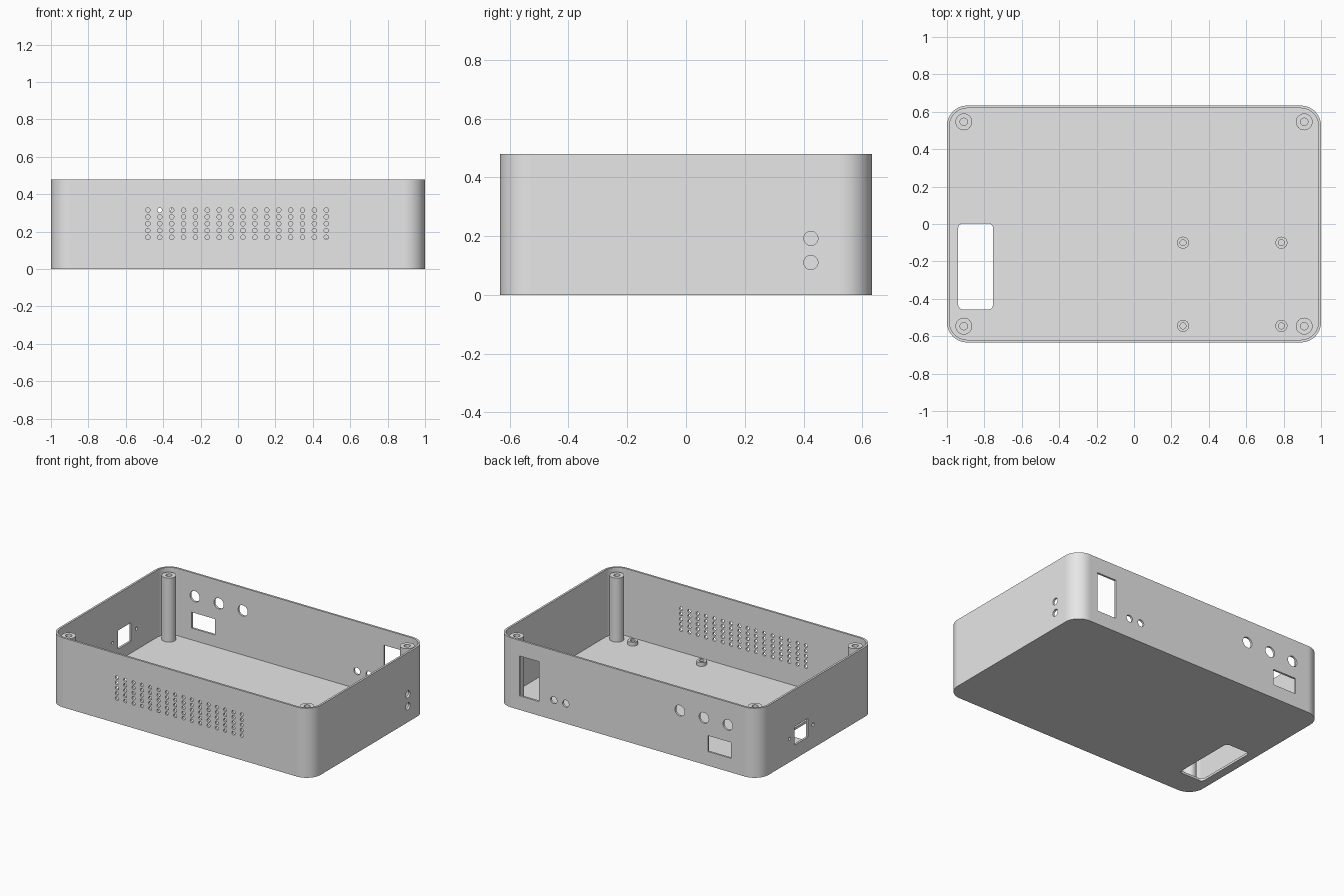
import bpy, bmesh
from math import sin, cos, pi, radians
from mathutils import Matrix, Vector

cube = bpy.data.objects.get("Cube")
if cube:
    bpy.data.objects.remove(cube, do_unlink=True)

grey = bpy.data.materials.new("plain grey")
grey.use_nodes = True
colour = (0.8, 0.8, 0.8, 1)
grey.diffuse_color = colour
grey.node_tree.nodes["Principled BSDF"].inputs["Base Color"].default_value = colour

HX, HY, HEIGHT = 1.0, 0.633, 0.48
WALL, FLOOR, RADIUS = 0.014, 0.016, 0.108


def rounded_rect(x0, x1, y0, y1, r, steps=16):
    """Counter-clockwise outline with rounded corners."""
    centres = [(x1 - r, y1 - r), (x0 + r, y1 - r), (x0 + r, y0 + r), (x1 - r, y0 + r)]
    return [(cx + r * cos((q + i / steps) * pi / 2), cy + r * sin((q + i / steps) * pi / 2))
            for q, (cx, cy) in enumerate(centres) for i in range(steps + 1)]


def rect(x0, x1, y0, y1):
    return [(x0, y0), (x1, y0), (x1, y1), (x0, y1)]


def circle(x, y, r, n=32):
    return [(x + r * cos(2 * pi * i / n), y + r * sin(2 * pi * i / n)) for i in range(n)]


def prism(bm, outline, low, high, axis="z"):
    """Extrude an outline along an axis; side outlines are (x, z) or (y, z)."""
    place = {"z": lambda a, b, c: (a, b, c),
             "y": lambda a, b, c: (a, c, b),
             "x": lambda a, b, c: (c, a, b)}[axis]
    bottom = [bm.verts.new(place(a, b, low)) for a, b in outline]
    top = [bm.verts.new(place(a, b, high)) for a, b in outline]
    n = len(outline)
    faces = [bm.faces.new(bottom[::-1]), bm.faces.new(top)]
    faces += [bm.faces.new((bottom[i], bottom[(i + 1) % n], top[(i + 1) % n], top[i]))
              for i in range(n)]
    if axis == "y":
        bmesh.ops.reverse_faces(bm, faces=faces)


def make_object(name, bm):
    mesh = bpy.data.meshes.new(name)
    bm.to_mesh(mesh)
    bm.free()
    mesh.materials.append(grey)
    ob = bpy.data.objects.new(name, mesh)
    bpy.context.collection.objects.link(ob)
    return ob


def cut(ob, cutter):
    mod = ob.modifiers.new("cut", "BOOLEAN")
    mod.operation, mod.solver, mod.object = "DIFFERENCE", "EXACT", cutter
    bpy.context.view_layer.update()
    ob.data = bpy.data.meshes.new_from_object(
        ob.evaluated_get(bpy.context.evaluated_depsgraph_get()))
    ob.modifiers.clear()
    bpy.data.objects.remove(cutter, do_unlink=True)


def smooth(ob):
    """Smooth the curved faces and keep the axis-aligned ones flat."""
    bpy.ops.object.select_all(action="DESELECT")
    ob.select_set(True)
    bpy.context.view_layer.objects.active = ob
    bpy.ops.object.shade_smooth_by_angle(angle=radians(35))
    for face in ob.data.polygons:
        if max(abs(c) for c in face.normal) > 0.9999:
            face.use_smooth = False


# Open tray with rounded corners
bm = bmesh.new()
prism(bm, rounded_rect(-HX, HX, -HY, HY, RADIUS), 0, HEIGHT)
tray = make_object("enclosure_tray", bm)
bm = bmesh.new()
ix, iy = HX - WALL, HY - WALL
prism(bm, rounded_rect(-ix, ix, -iy, iy, RADIUS - WALL), FLOOR, HEIGHT + 0.1)
cut(tray, make_object("cavity_cutter", bm))

bm = bmesh.new()
# Vent grid in the front wall
front = (-HY - 0.03, -HY + 0.03)
for col in range(16):
    for row in range(5):
        prism(bm, circle(-0.482 + col * 0.0636, 0.17 + row * 0.0363, 0.012, 16), *front, "y")

# Connector openings in the back wall
back = (HY - 0.03, HY + 0.03)
prism(bm, rect(0.68, 0.83, 0.097, 0.372), *back, "y")
prism(bm, rect(-0.787, -0.61, 0.097, 0.207), *back, "y")
for x in (0.475, 0.567):
    prism(bm, circle(x, 0.137, 0.024), *back, "y")
for x in (-0.763, -0.58, -0.396):
    prism(bm, circle(x, 0.322, 0.037), *back, "y")

# Socket opening with screw holes, and the pair of holes opposite
side = (-HX - 0.03, -HX + 0.03)
prism(bm, rect(0.1, 0.243, 0.097, 0.225), *side, "x")
for y in (0.042, 0.3):
    prism(bm, circle(y, 0.162, 0.011, 16), *side, "x")
for z in (0.11, 0.192):
    prism(bm, circle(0.425, z, 0.024), HX - 0.03, HX + 0.03, "x")

# Rounded window in the floor
prism(bm, rounded_rect(-0.94, -0.754, -0.457, 0.003, 0.025, 6), -0.05, FLOOR + 0.05)
cut(tray, make_object("opening_cutter", bm))
smooth(tray)


def tube(name, x, y, r, bore, top, depth):
    """Round post with a blind screw hole in its top."""
    n = 32
    loops = [(r, FLOOR - 0.004), (r, top), (bore, top), (bore, top - depth)]
    bm = bmesh.new()
    rings = [[bm.verts.new((a, b, z)) for a, b in circle(x, y, rad, n)] for rad, z in loops]
    for lower, upper in zip(rings, rings[1:]):
        for i in range(n):
            j = (i + 1) % n
            bm.faces.new((lower[i], lower[j], upper[j], upper[i]))
    bm.faces.new(rings[-1])
    bm.faces.new(rings[0][::-1])
    smooth(make_object(name, bm))


# Corner screw posts
for sx, xname in ((-1, "right"), (1, "left")):
    for sy, yname in ((-1, "front"), (1, "back")):
        tube(f"screw_post_{yname}_{xname}", sx * 0.91, sy * 0.546, 0.045, 0.02, 0.458, 0.2)

# Circuit board standoffs
for x, xname in ((0.262, "inner"), (0.788, "outer")):
    for y, yname in ((-0.545, "front"), (-0.1, "back")):
        tube(f"board_standoff_{yname}_{xname}", x, y, 0.032, 0.016, 0.042, 0.025)
